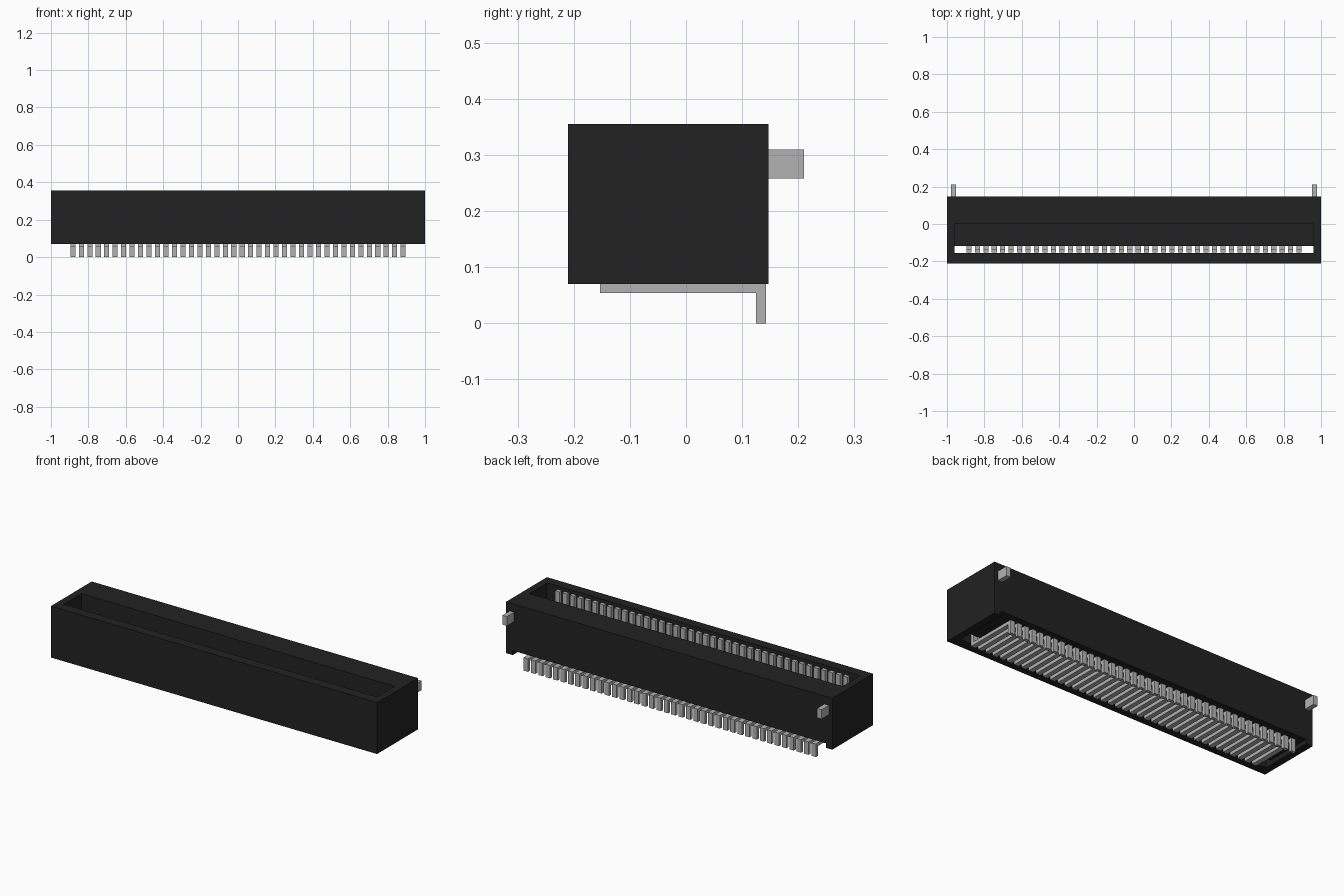
import bpy

if "Cube" in bpy.data.objects:
    bpy.data.objects.remove(bpy.data.objects["Cube"], do_unlink=True)


def material(name, rgb, roughness):
    m = bpy.data.materials.new(name)
    m.use_nodes = True
    m.diffuse_color = (*rgb, 1)
    bsdf = m.node_tree.nodes["Principled BSDF"]
    bsdf.inputs["Base Color"].default_value = (*rgb, 1)
    bsdf.inputs["Roughness"].default_value = roughness
    return m


black = material("black plastic", (0.016, 0.016, 0.016), 0.6)
metal = material("grey metal", (0.45, 0.45, 0.45), 0.5)


def extrude_x(name, profile, x0, x1, mat):
    """Prism from a counter-clockwise (y, z) profile, running from x0 to x1."""
    n = len(profile)
    verts = [(x, y, z) for x in (x0, x1) for y, z in profile]
    faces = [tuple(reversed(range(n))), tuple(range(n, 2 * n))]
    faces += [(i, (i + 1) % n, n + (i + 1) % n, n + i) for i in range(n)]
    mesh = bpy.data.meshes.new(name)
    mesh.from_pydata(verts, [], faces)
    mesh.materials.append(mat)
    obj = bpy.data.objects.new(name, mesh)
    bpy.context.collection.objects.link(obj)
    return obj


def rect(y0, y1, z0, z1):
    return [(y0, z0), (y1, z0), (y1, z1), (y0, z1)]


# Housing: solid block with a socket above, a pin slot and a rear-open recess below
housing = extrude_x("housing", rect(-0.21, 0.147, 0.07, 0.355), -1, 1, black)
hollow = [(-0.155, 0.04), (0.2, 0.04), (0.2, 0.095), (-0.118, 0.095),
          (-0.118, 0.13), (0.0, 0.13), (0.0, 0.4), (-0.155, 0.4)]
cutter = extrude_x("housing_cutter", hollow, -0.96, 0.96, black)
cutter.hide_render = True
cut = housing.modifiers.new("hollow", "BOOLEAN")
cut.operation = "DIFFERENCE"
cut.solver = "EXACT"
cut.object = cutter
bpy.context.view_layer.update()
graph = bpy.context.evaluated_depsgraph_get()
cut_mesh = bpy.data.meshes.new_from_object(housing.evaluated_get(graph))
housing.modifiers.clear()
housing.data = cut_mesh
bpy.data.objects.remove(cutter, do_unlink=True)

# Contact pins: upright contact, run under the housing, rear solder leg
PINS, SPAN = 40, 1.766
pin_profile = [(-0.153, 0.054), (0.125, 0.054), (0.125, 0.0), (0.143, 0.0),
               (0.143, 0.072), (-0.133, 0.072), (-0.133, 0.337), (-0.153, 0.337)]
first = extrude_x("contact_pin", pin_profile, -0.0135, 0.0135, metal)
first.location.x = -SPAN / 2
for i in range(1, PINS):
    pin = bpy.data.objects.new("contact_pin", first.data)
    pin.location.x = -SPAN / 2 + SPAN * i / (PINS - 1)
    bpy.context.collection.objects.link(pin)

# Locating pegs on the rear face
for side, x in (("left", 0.965), ("right", -0.965)):
    extrude_x(side + "_rear_peg", rect(0.147, 0.21, 0.258, 0.31),
              x - 0.0135, x + 0.0135, metal)
